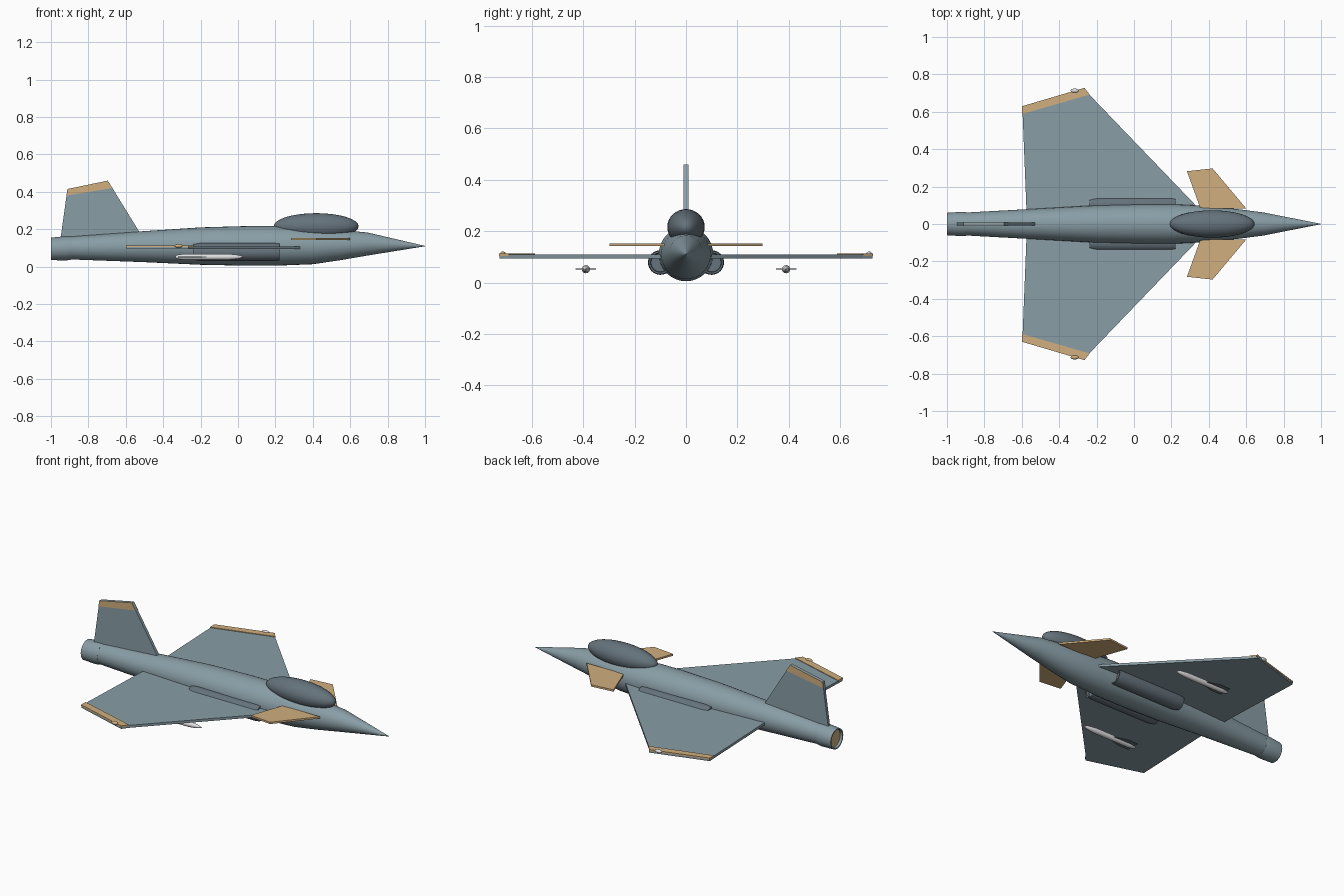
import bpy, bmesh, math
from mathutils import Matrix, Vector

old = bpy.data.objects.get("Cube")
if old:
    bpy.data.objects.remove(old, do_unlink=True)


def material(name, rgb):
    m = bpy.data.materials.new(name)
    m.use_nodes = True
    m.diffuse_color = (*rgb, 1)
    m.node_tree.nodes["Principled BSDF"].inputs["Base Color"].default_value = (*rgb, 1)
    return m


blue_grey = material("blue grey", (0.25, 0.34, 0.38))
slate = material("slate", (0.13, 0.17, 0.20))
tan = material("tan", (0.63, 0.43, 0.21))
pale = material("pale grey", (0.75, 0.75, 0.77))


def finish(name, bm, mats, smooth=False):
    bmesh.ops.recalc_face_normals(bm, faces=bm.faces)
    me = bpy.data.meshes.new(name)
    bm.to_mesh(me)
    bm.free()
    ob = bpy.data.objects.new(name, me)
    bpy.context.collection.objects.link(ob)
    for m in mats:
        me.materials.append(m)
    if smooth:
        bpy.ops.object.select_all(action='DESELECT')
        ob.select_set(True)
        bpy.context.view_layer.objects.active = ob
        bpy.ops.object.shade_smooth_by_angle(angle=math.radians(35))
    return ob


def tube(name, stations, y, mats, sides=32, back_slot=0):
    """Round body along x from (x, centre height, radius) stations, rear first."""
    bm = bmesh.new()
    rings = []
    for x, z, r in stations:
        angles = [2 * math.pi * i / sides for i in range(sides)]
        rings.append([bm.verts.new((x, y + r * math.cos(a), z + r * math.sin(a))) for a in angles])
    for a, b in zip(rings, rings[1:]):
        for i in range(sides):
            j = (i + 1) % sides
            bm.faces.new((a[i], a[j], b[j], b[i]))
    bm.faces.new(rings[0]).material_index = back_slot
    bm.faces.new(rings[-1])
    return finish(name, bm, mats, True)


def plate(name, outline, thickness, mat, place):
    """Flat outline (u, v) extruded by thickness; place maps (u, v, w) to space."""
    bm = bmesh.new()
    low = [bm.verts.new(place(u, v, 0)) for u, v in outline]
    high = [bm.verts.new(place(u, v, thickness)) for u, v in outline]
    bm.faces.new(low)
    bm.faces.new(high)
    for i in range(len(low)):
        j = (i + 1) % len(low)
        bm.faces.new((low[i], low[j], high[j], high[i]))
    return finish(name, bm, [mat])


def ellipsoid(name, centre, radii, mat):
    bm = bmesh.new()
    bmesh.ops.create_uvsphere(bm, u_segments=32, v_segments=16, radius=1,
                              matrix=Matrix.Translation(centre) @ Matrix.Diagonal((*radii, 1)))
    return finish(name, bm, [mat], True)


# Fuselage, exhaust and canopy
tube("fuselage", [(-0.91, 0.1, 0.06), (-0.85, 0.101, 0.064), (-0.5, 0.107, 0.083),
                  (-0.2, 0.11, 0.1), (0.05, 0.111, 0.106), (0.2, 0.111, 0.106),
                  (0.4, 0.109, 0.096), (0.55, 0.115, 0.08), (0.69, 0.121, 0.062),
                  (1, 0.11, 0.001)], 0, [blue_grey])
tube("exhaust_nozzle", [(-0.985, 0.095, 0.052), (-1, 0.095, 0.053), (-1, 0.095, 0.06),
                        (-0.92, 0.098, 0.065), (-0.89, 0.1, 0.062)], 0, [blue_grey, tan], back_slot=1)
ellipsoid("canopy", (0.418, 0, 0.216), (0.227, 0.073, 0.07), slate)

# Parts repeated on both sides
for side, label in ((1, "port"), (-1, "starboard")):
    def flat(base, side=side):
        return lambda u, v, w: (u, side * v, base + w)

    plate(label + "_wing", [(-0.572, 0), (0.4, 0.02), (0.33, 0.1), (-0.237, 0.69),
                            (-0.265, 0.727), (-0.597, 0.628)], 0.015, blue_grey, flat(0.094))
    plate(label + "_wing_tip_band", [(-0.598, 0.588), (-0.237, 0.692), (-0.265, 0.728),
                                     (-0.598, 0.63)], 0.009, tan, flat(0.104))
    plate(label + "_canard", [(0.6, 0.083), (0.42, 0.297), (0.283, 0.282), (0.355, 0.083)],
          0.011, tan, flat(0.142))
    ellipsoid(label + "_wing_light", (-0.317, side * 0.713, 0.111), (0.022, 0.011, 0.01),
              pale if side > 0 else tan)

    # Intake with a recessed mouth
    tube(label + "_intake", [(-0.237, 0.078, 0.042), (-0.2, 0.078, 0.048), (0.2, 0.078, 0.048),
                             (0.222, 0.078, 0.045), (0.222, 0.078, 0.038), (0.205, 0.078, 0.036)],
         side * 0.1, [slate])

    # Underwing missile with tail fins
    tube(label + "_missile", [(-0.335, 0.052, 0.005), (-0.325, 0.052, 0.011), (-0.29, 0.052, 0.016),
                              (-0.05, 0.052, 0.016), (0, 0.052, 0.011), (0.035, 0.052, 0.001)],
         side * 0.39, [pale], 16)
    plate(label + "_missile_fins", [(-0.32, 0.35), (-0.25, 0.35), (-0.15, 0.38), (-0.15, 0.4),
                                    (-0.25, 0.43), (-0.32, 0.43)], 0.004, slate, flat(0.05))

# Tail fin and its painted tip
plate("tail_fin", [(-0.953, 0.12), (-0.912, 0.415), (-0.696, 0.46), (-0.53, 0.19), (-0.53, 0.12)],
      0.018, blue_grey, lambda u, v, w: (u, w - 0.009, v))
for side, label in ((1, "port"), (-1, "starboard")):
    plate(label + "_fin_tip_band", [(-0.917, 0.38), (-0.912, 0.415), (-0.696, 0.46), (-0.671, 0.42)],
          0.002, tan, lambda u, v, w, side=side: (u, side * (0.0085 + w), v))
